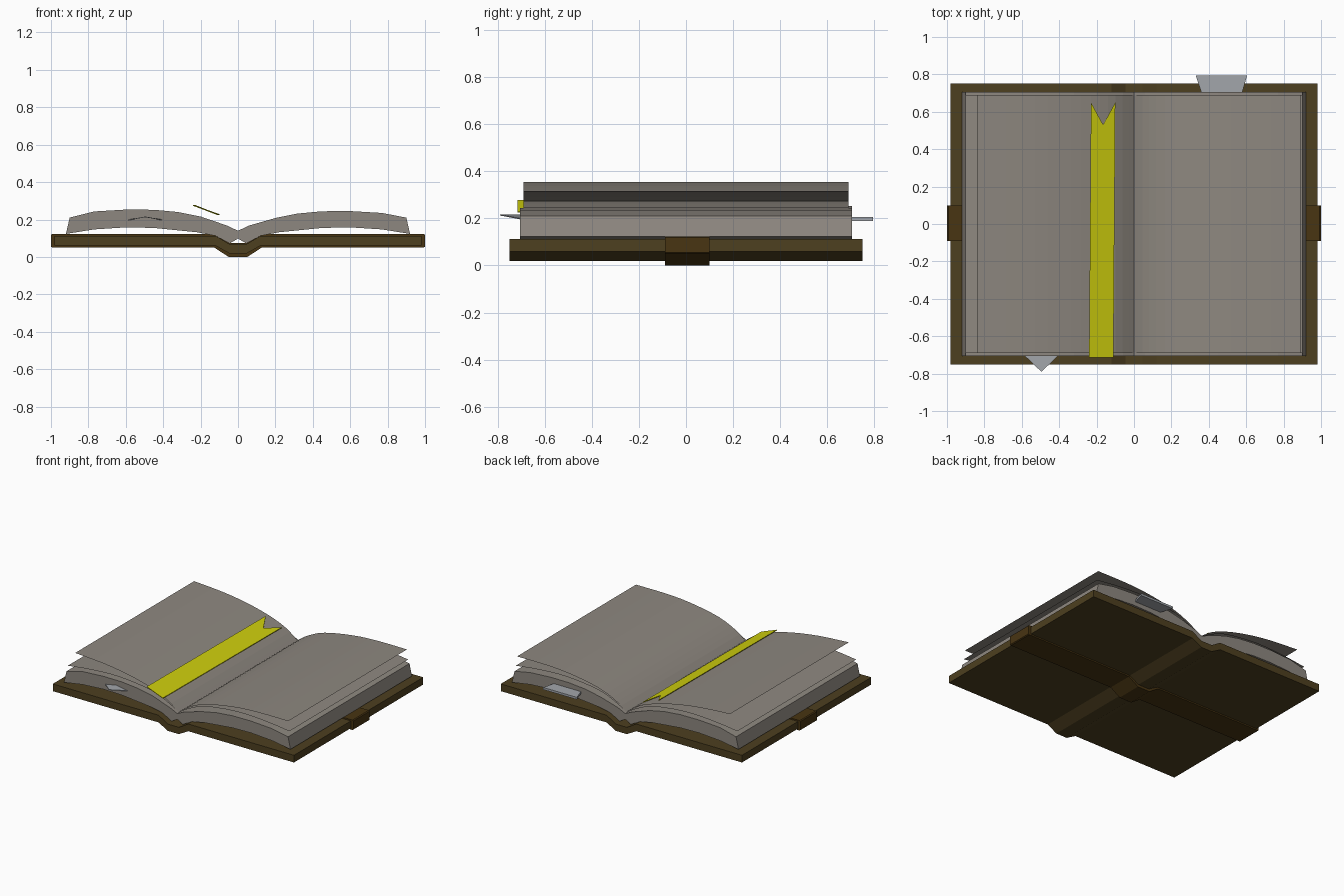
import bpy, bmesh

if "Cube" in bpy.data.objects:
    bpy.data.objects.remove(bpy.data.objects["Cube"])


def material(name, rgb):
    m = bpy.data.materials.new(name)
    m.diffuse_color = (*rgb, 1)
    m.use_nodes = True
    m.node_tree.nodes["Principled BSDF"].inputs["Base Color"].default_value = m.diffuse_color
    return m


LEATHER = material("leather", (0.075, 0.05, 0.014))
STRAP = material("strap_leather", (0.065, 0.035, 0.006))
PAPER = material("paper", (0.27, 0.245, 0.215))
RIBBON = material("ribbon_yellow", (0.62, 0.62, 0.004))
TAB = material("tab_grey", (0.36, 0.38, 0.41))


def finish(name, bm, mat):
    bmesh.ops.recalc_face_normals(bm, faces=bm.faces[:])
    me = bpy.data.meshes.new(name)
    bm.to_mesh(me)
    bm.free()
    me.materials.append(mat)
    ob = bpy.data.objects.new(name, me)
    bpy.context.collection.objects.link(ob)
    return ob


def slab(name, top, bottom, y0, y1, mat):
    """Closed strip between two x-z curves with matching point counts."""
    bm = bmesh.new()
    rows = [[[bm.verts.new((x, y, z)) for x, z in c] for y in (y0, y1)]
            for c in (top, bottom)]
    (tf, tb), (bf, bb) = rows
    for i in range(len(top) - 1):
        for a, b in ((tf, tb), (bf, bb), (tf, bf), (tb, bb)):
            bm.faces.new((a[i], a[i + 1], b[i + 1], b[i]))
    for i in (0, -1):
        bm.faces.new((tf[i], tb[i], bb[i], bf[i]))
    return finish(name, bm, mat)


def mirrored(half):
    return [(-x, z) for x, z in reversed(half)] + half


def smooth(pts, n=3):
    """Catmull-Rom resampling of an x-z curve."""
    p = [pts[0]] + pts + [pts[-1]]
    out = []
    for i in range(1, len(p) - 2):
        a, b, c, d = p[i - 1:i + 3]
        for k in range(n):
            t = k / n
            out.append(tuple(0.5 * (2 * b[j] + (c[j] - a[j]) * t
                       + (2 * a[j] - 5 * b[j] + 4 * c[j] - d[j]) * t * t
                       + (3 * b[j] - a[j] - 3 * c[j] + d[j]) * t ** 3) for j in (0, 1)))
    return out + [pts[-1]]


def sheet(name, curve, y0, y1, mat):
    """Single thin surface following an x-z curve."""
    bm = bmesh.new()
    f, b = [[bm.verts.new((x, y, z)) for x, z in curve] for y in (y0, y1)]
    for i in range(len(curve) - 1):
        bm.faces.new((f[i], f[i + 1], b[i + 1], b[i]))
    return finish(name, bm, mat)


def plate(name, pts, thick, mat):
    """Outline of 3D points thickened downwards."""
    bm = bmesh.new()
    up = [bm.verts.new(p) for p in pts]
    dn = [bm.verts.new((x, y, z - thick)) for x, y, z in pts]
    bm.faces.new(up)
    bm.faces.new(dn[::-1])
    for i in range(len(pts)):
        j = (i + 1) % len(pts)
        bm.faces.new((up[i], up[j], dn[j], dn[i]))
    return finish(name, bm, mat)


# Cover with a dropped spine, and the strap wrapped round it
slab("cover", mirrored([(0.045, 0.068), (0.12, 0.113), (0.98, 0.113)]),
     mirrored([(0.045, 0.018), (0.12, 0.06), (0.98, 0.06)]), -0.75, 0.75, LEATHER)
slab("strap", mirrored([(0.043, 0.074), (0.117, 0.123), (0.993, 0.123), (1.0, 0.118)]),
     mirrored([(0.05, 0.0), (0.127, 0.05), (0.993, 0.05), (1.0, 0.055)]), -0.09, 0.10, STRAP)

# Page blocks
top = [(0, 0.14), (0.06, 0.168), (0.2, 0.208), (0.32, 0.232),
       (0.45, 0.244), (0.6, 0.245), (0.77, 0.235), (0.90, 0.21)]
bottom = [(0, 0.098), (0.045, 0.072), (0.12, 0.113), (0.22, 0.132),
          (0.45, 0.155), (0.6, 0.158), (0.77, 0.147), (0.92, 0.123)]
slab("page_block_right", top, bottom, -0.705, 0.705, PAPER)
slab("page_block_left", [(-x, z + (0.008 if 0.1 < x < 0.8 else 0)) for x, z in top],
     [(-x, z) for x, z in bottom], -0.705, 0.705, PAPER)

# Loose pages lifting away from the blocks
low = [(0, 0.142), (0.08, 0.19), (0.22, 0.245), (0.47, 0.275), (0.7, 0.268), (0.90, 0.245)]
high_r = [(0, 0.144), (0.08, 0.2), (0.22, 0.26), (0.45, 0.302), (0.65, 0.316), (0.89, 0.316)]
high_l = [(0, 0.146), (-0.1, 0.215), (-0.23, 0.266), (-0.4, 0.308), (-0.6, 0.338), (-0.84, 0.355)]
for name, c in (("loose_page_low_right", low), ("loose_page_high_right", high_r),
                ("loose_page_low_left", [(-x, z) for x, z in low]),
                ("loose_page_high_left", high_l)):
    sheet(name, smooth(c), -0.69, 0.69, PAPER)

# Ribbon bookmark with a notched end
plate("ribbon_bookmark", [(-0.24, -0.715, 0.278), (-0.11, -0.715, 0.229), (-0.10, 0.65, 0.229),
                          (-0.165, 0.53, 0.252), (-0.23, 0.65, 0.278)], 0.005, RIBBON)

# Paper tabs sticking out of the blocks
plate("front_tab", [(-0.60, -0.69, 0.197), (-0.495, -0.79, 0.216), (-0.39, -0.69, 0.197),
                    (-0.495, -0.69, 0.216)], 0.004, TAB)
plate("back_tab", [(0.365, 0.69, 0.205), (0.575, 0.69, 0.205),
                   (0.605, 0.795, 0.205), (0.33, 0.795, 0.205)], 0.016, TAB)
